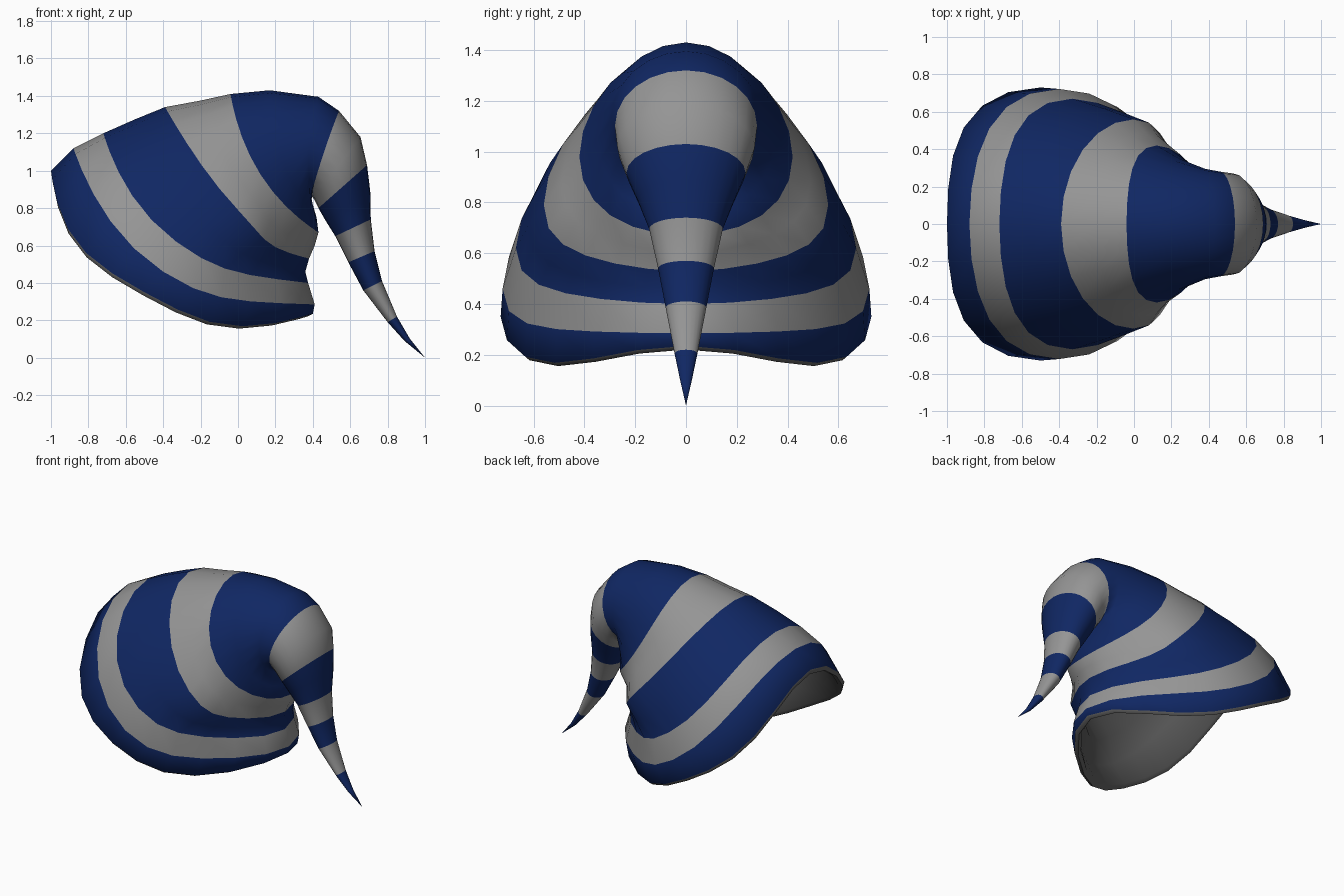
import bpy, bmesh, math
from mathutils import Vector

if "Cube" in bpy.data.objects:
    bpy.data.objects.remove(bpy.data.objects["Cube"])

SEG = 24

# Rings along the hat: upper point (x, z), widest side point (x, z), lower point (x, z), half width, stripe (1 = blue)
RINGS = [
    ((-1.0, 1.0), (-.5, .35), (.40, .235), .73, 1),
    ((-.88, 1.12), (-.40, .46), (.41, .285), .722, 0),
    ((-.72, 1.20), (-.33, .62), (.375, .40), .67, 1),
    ((-.55, 1.275), (-.17, .71), (.36, .46), .62, 1),
    ((-.39, 1.34), (0, .79), (.38, .53), .56, 0),
    ((-.20, 1.375), (.06, .88), (.41, .60), .49, 0),
    ((-.04, 1.41), (.12, .98), (.43, .67), .42, 1),
    ((.17, 1.43), (.24, 1.05), (.42, .75), .35, 1),
    ((.43, 1.395), (.38, 1.12), (.395, .83), .295, 1),
    ((.54, 1.32), (.46, 1.10), (.39, .87), .28, 0),
    ((.655, 1.18), None, (.405, .85), .27, 0),
    ((.69, 1.03), None, (.43, .80), .235, 1),
    ((.707, .89), None, (.47, .73), .19, 1),
    ((.71, .74), None, (.52, .65), .145, 0),
    ((.73, .57), None, (.59, .51), .11, 1),
    ((.77, .41), None, (.67, .36), .08, 0),
    ((.85, .22), None, (.80, .19), .045, 1),
    ((.92, .10), None, (.89, .09), .022, 1),
]


def ring_points(index):
    """Closed ring bent through its upper, side and lower points."""
    top, mid, low, width = RINGS[index][:4]
    t, b = Vector(top), Vector(low)
    m = Vector(mid) if mid else (t + b) / 2
    # Sag of the upper and lower quarters, strongest at the brim
    up = Vector((-.015, -.065)) if index == 0 else Vector((0, 0))
    down = Vector((-.07, -.045 if index == 0 else .015)) if index < 6 else Vector((0, 0))
    pts = []
    for i in range(SEG):
        a = 2 * math.pi * i / SEG
        c = math.cos(a)
        p = t * (c * (c + 1) / 2) + m * (1 - c * c) + b * (c * (c - 1) / 2)
        p += (up if c > 0 else down) * 4 * c * c * (1 - c * c)
        pts.append(Vector((p.x, width * math.sin(a), p.y)))
    return pts


def shrink(pts, k, shift=(0, 0, 0)):
    mid = sum(pts, Vector()) / len(pts)
    return [mid + (p - mid) * k + Vector(shift) for p in pts]


def bridge(bm, a, b, mat):
    for i in range(SEG):
        j = (i + 1) % SEG
        bm.faces.new((a[i], a[j], b[j], b[i])).material_index = mat


def add_ring(bm, pts):
    return [bm.verts.new(p) for p in pts]


bm = bmesh.new()

# Striped outer cloth, bent over and ending in a point
outer = [add_ring(bm, ring_points(k)) for k in range(len(RINGS))]
for k in range(len(outer) - 1):
    bridge(bm, outer[k], outer[k + 1], RINGS[k][4])
tip = bm.verts.new((1, 0, 0))
for i in range(SEG):
    bm.faces.new((outer[-1][i], outer[-1][(i + 1) % SEG], tip)).material_index = 1

# Grey rolled lip and inner lining
lip = add_ring(bm, shrink(ring_points(0), .975, (-.008, 0, -.02)))
inner = [add_ring(bm, shrink(ring_points(k), .94)) for k in range(7)]
bridge(bm, lip, outer[0], 2)
bridge(bm, inner[0], lip, 2)
for k in range(len(inner) - 1):
    bridge(bm, inner[k + 1], inner[k], 2)
end = bm.verts.new(sum((v.co for v in inner[-1]), Vector()) / SEG + Vector((.1, 0, .1)))
for i in range(SEG):
    bm.faces.new((inner[-1][(i + 1) % SEG], inner[-1][i], end)).material_index = 2

bmesh.ops.recalc_face_normals(bm, faces=bm.faces)
mesh = bpy.data.meshes.new("striped_hat")
bm.to_mesh(mesh)
bm.free()

# Stripe and lining colours
for name, col in (("grey_cloth", (.3, .3, .3, 1)), ("blue_cloth", (.005, .02, .125, 1)),
                  ("lining", (.12, .12, .12, 1))):
    mat = bpy.data.materials.new(name)
    mat.diffuse_color = col
    mat.use_nodes = True
    mat.node_tree.nodes["Principled BSDF"].inputs["Base Color"].default_value = mat.diffuse_color
    mesh.materials.append(mat)

hat = bpy.data.objects.new("striped_hat", mesh)
bpy.context.collection.objects.link(hat)
bpy.context.view_layer.objects.active = hat
hat.select_set(True)
bpy.ops.object.shade_smooth_by_angle(angle=math.radians(60))
